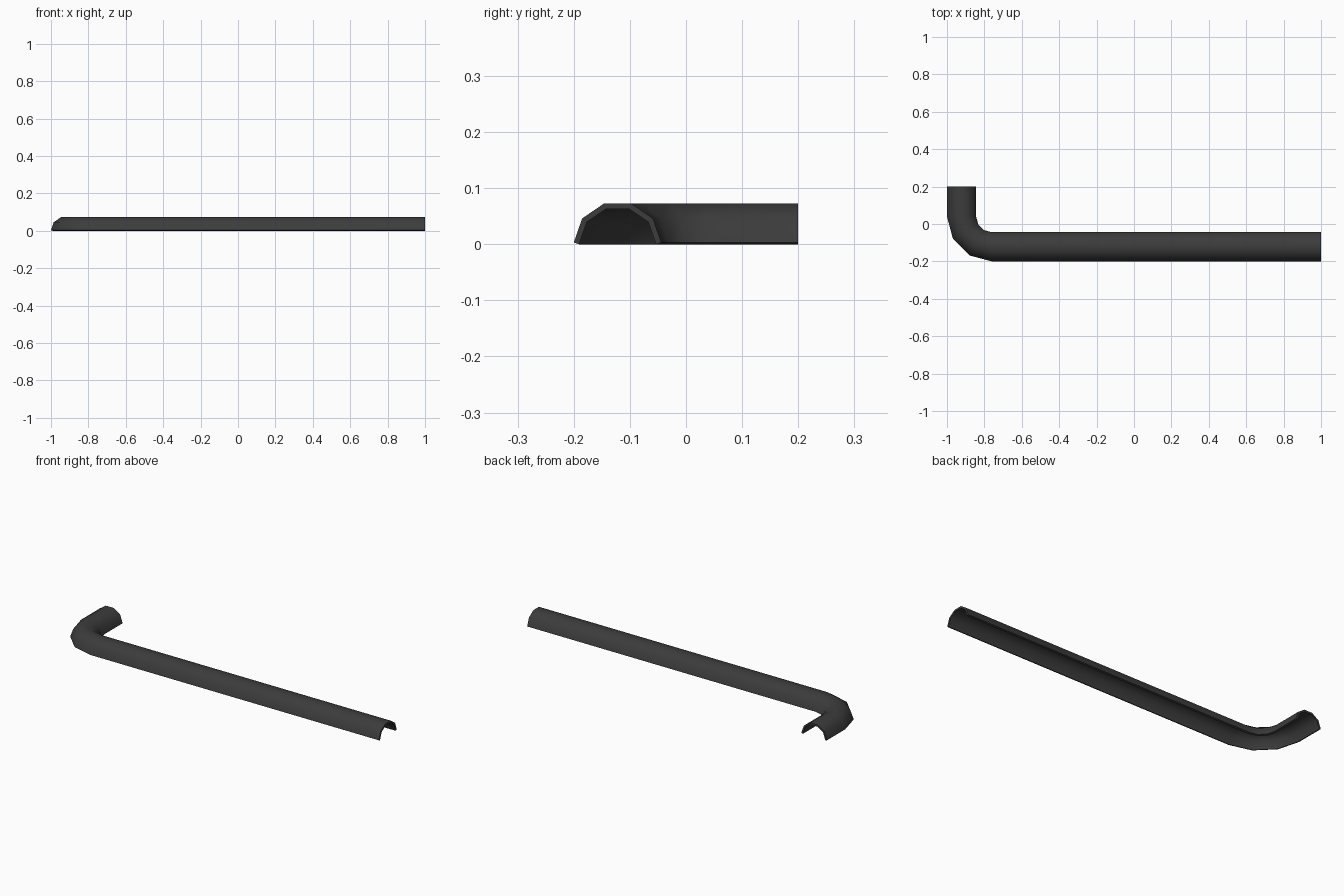
import bpy, bmesh, math
from mathutils import Vector

cube = bpy.data.objects.get("Cube")
if cube:
    bpy.data.objects.remove(cube, do_unlink=True)

HALF_WIDTH, HEIGHT, WALL, LIFT = 0.078, 0.0725, 0.01, 0.003
SIDES, BEND_STEPS = 5, 3
BEND_CENTRE, BEND_RADIUS = Vector((-0.76, 0.04, 0)), 0.162

# Dark plastic
mat = bpy.data.materials.new("dark_grey")
mat.use_nodes = True
colour = (0.045, 0.045, 0.045, 1)
mat.diffuse_color = colour
bsdf = mat.node_tree.nodes["Principled BSDF"]
bsdf.inputs["Base Color"].default_value = colour
bsdf.inputs["Roughness"].default_value = 0.7

# Centre line with outward direction: short leg, quarter bend, long leg
path = [(Vector((BEND_CENTRE.x - BEND_RADIUS, 0.2, 0)), Vector((-1, 0, 0)))]
for i in range(BEND_STEPS + 1):
    a = math.pi + i * math.pi / 2 / BEND_STEPS
    out = Vector((math.cos(a), math.sin(a), 0))
    path.append((BEND_CENTRE + out * BEND_RADIUS, out))
path.append((Vector((1, BEND_CENTRE.y - BEND_RADIUS, 0)), Vector((0, -1, 0))))

# Half-round profile swept along the centre line
scale_z = (HEIGHT - LIFT) / math.sin(2 * math.pi / SIDES)
bm = bmesh.new()
rings = []
for centre, out in path:
    ring = []
    for j in range(SIDES + 1):
        a = math.pi * j / SIDES
        up = Vector((0, 0, LIFT + scale_z * math.sin(a)))
        ring.append(bm.verts.new(centre + out * HALF_WIDTH * math.cos(a) + up))
    rings.append(ring)
for r, s in zip(rings, rings[1:]):
    for j in range(SIDES):
        bm.faces.new((r[j], s[j], s[j + 1], r[j + 1]))

mesh = bpy.data.meshes.new("half_round_channel")
bm.to_mesh(mesh)
bm.free()
mesh.materials.append(mat)
channel = bpy.data.objects.new("half_round_channel", mesh)
bpy.context.collection.objects.link(channel)

# Wall thickness grows inward
solid = channel.modifiers.new("wall", 'SOLIDIFY')
solid.thickness = WALL
solid.offset = -1
solid.use_even_offset = True

bpy.ops.object.select_all(action='DESELECT')
channel.select_set(True)
bpy.context.view_layer.objects.active = channel
bpy.ops.object.modifier_apply(modifier=solid.name)
bpy.ops.object.shade_smooth_by_angle(angle=math.radians(50))
